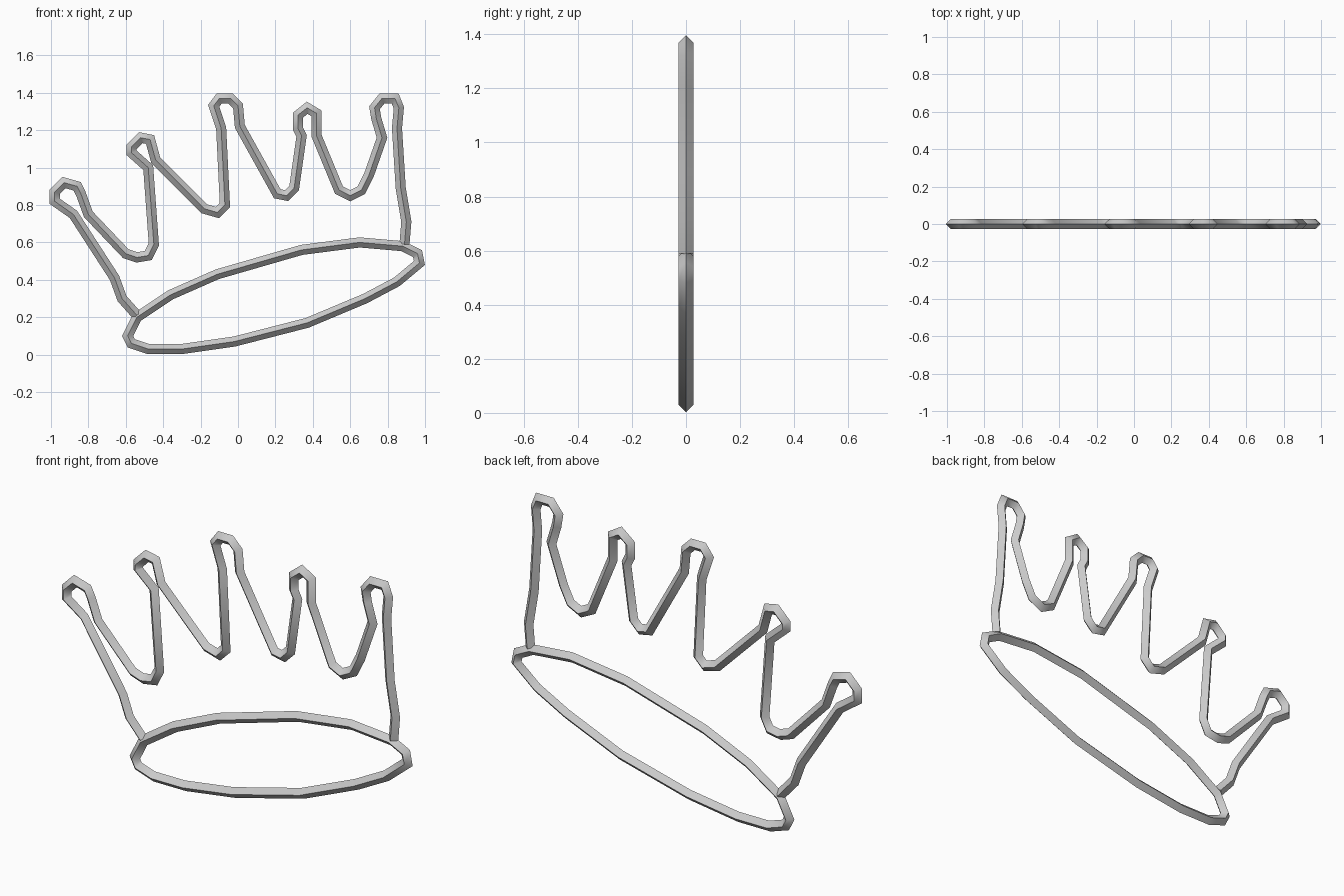
import bpy
import bmesh
import math
from mathutils import Vector

if "Cube" in bpy.data.objects:
    bpy.data.objects.remove(bpy.data.objects["Cube"], do_unlink=True)

WIRE = 0.027          # half width of the diamond-shaped wire
UNIT = 0.01           # paths are given in hundredths

metal = bpy.data.materials.new("grey metal")
metal.use_nodes = True
grey = (0.6, 0.6, 0.6, 1.0)
metal.diffuse_color = grey
metal.node_tree.nodes["Principled BSDF"].inputs["Base Color"].default_value = grey


def mitre(before, here, after):
    """In-plane offset that keeps the wire width constant round a corner."""
    directions = [d.normalized() for d in (here - before, after - here) if d.length > 0]
    tangent = sum(directions, Vector((0, 0))).normalized()
    normal = Vector((-tangent.y, tangent.x))
    return normal / max(tangent.dot(directions[0]), 0.6)


def wire(name, path, closed):
    """Sweep a diamond section along a flat path in the xz plane."""
    points = [Vector(p) * UNIT for p in path]
    count = len(points)
    bm = bmesh.new()
    rings = []
    for i, here in enumerate(points):
        if closed:
            before, after = points[i - 1], points[(i + 1) % count]
        else:
            before, after = points[max(i - 1, 0)], points[min(i + 1, count - 1)]
        side = mitre(before, here, after) * WIRE
        section = [(here + side, 0), (here, -WIRE), (here - side, 0), (here, WIRE)]
        rings.append([bm.verts.new((p.x, y, p.y)) for p, y in section])
    for i in range(count if closed else count - 1):
        a, b = rings[i], rings[(i + 1) % count]
        for k in range(4):
            n = (k + 1) % 4
            bm.faces.new((a[k], a[n], b[n], b[k]))
    if not closed:
        bm.faces.new(rings[0])
        bm.faces.new(rings[-1])
    bmesh.ops.recalc_face_normals(bm, faces=bm.faces)
    mesh = bpy.data.meshes.new(name)
    bm.to_mesh(mesh)
    bm.free()
    mesh.materials.append(metal)
    obj = bpy.data.objects.new(name, mesh)
    bpy.context.collection.objects.link(obj)
    bpy.ops.object.select_all(action="DESELECT")
    obj.select_set(True)
    bpy.context.view_layer.objects.active = obj
    bpy.ops.object.shade_smooth_by_angle(angle=math.radians(50))
    return obj


# Tilted oval band at the base
band = [(-59, 10), (-57, 6), (-48, 3), (-30, 3), (-2, 7), (37, 17), (68, 30),
        (85, 39), (97, 49), (96, 54), (88, 58), (65, 60), (34, 56), (-11, 43),
        (-36, 32), (-54, 20)]
wire("base_band", band, closed=True)

# Zigzag outline: side struts, rounded points and the valleys between them
right_strut = [(-54, 21), (-62, 30), (-66, 41), (-88, 75)]
first_point = [(-98, 82), (-98, 87), (-93, 92), (-86, 90), (-84, 86), (-80, 75)]
first_valley = [(-60, 54), (-54, 52), (-48, 53), (-45, 59)]
second_point = [(-48, 100), (-57, 108), (-57, 111), (-52, 116), (-47, 115), (-44, 104)]
second_valley = [(-18, 78), (-11, 76), (-7, 80)]
third_point = [(-9, 121), (-13, 133), (-10, 137), (-4, 137), (0, 133), (1, 122)]
third_valley = [(21, 86), (26, 85), (30, 89)]
fourth_point = [(34, 117), (32, 121), (32, 128), (37, 132), (42, 129), (42, 117)]
fourth_valley = [(54, 88), (60, 85), (66, 88), (70, 96)]
fifth_point = [(77, 116), (74, 126), (73, 132), (77, 137), (84, 137), (86, 132), (85, 121)]
left_strut = [(87, 89), (90, 71), (89, 59)]

outline = (right_strut + first_point + first_valley + second_point + second_valley
           + third_point + third_valley + fourth_point + fourth_valley
           + fifth_point + left_strut)
wire("crown_outline", outline, closed=False)
